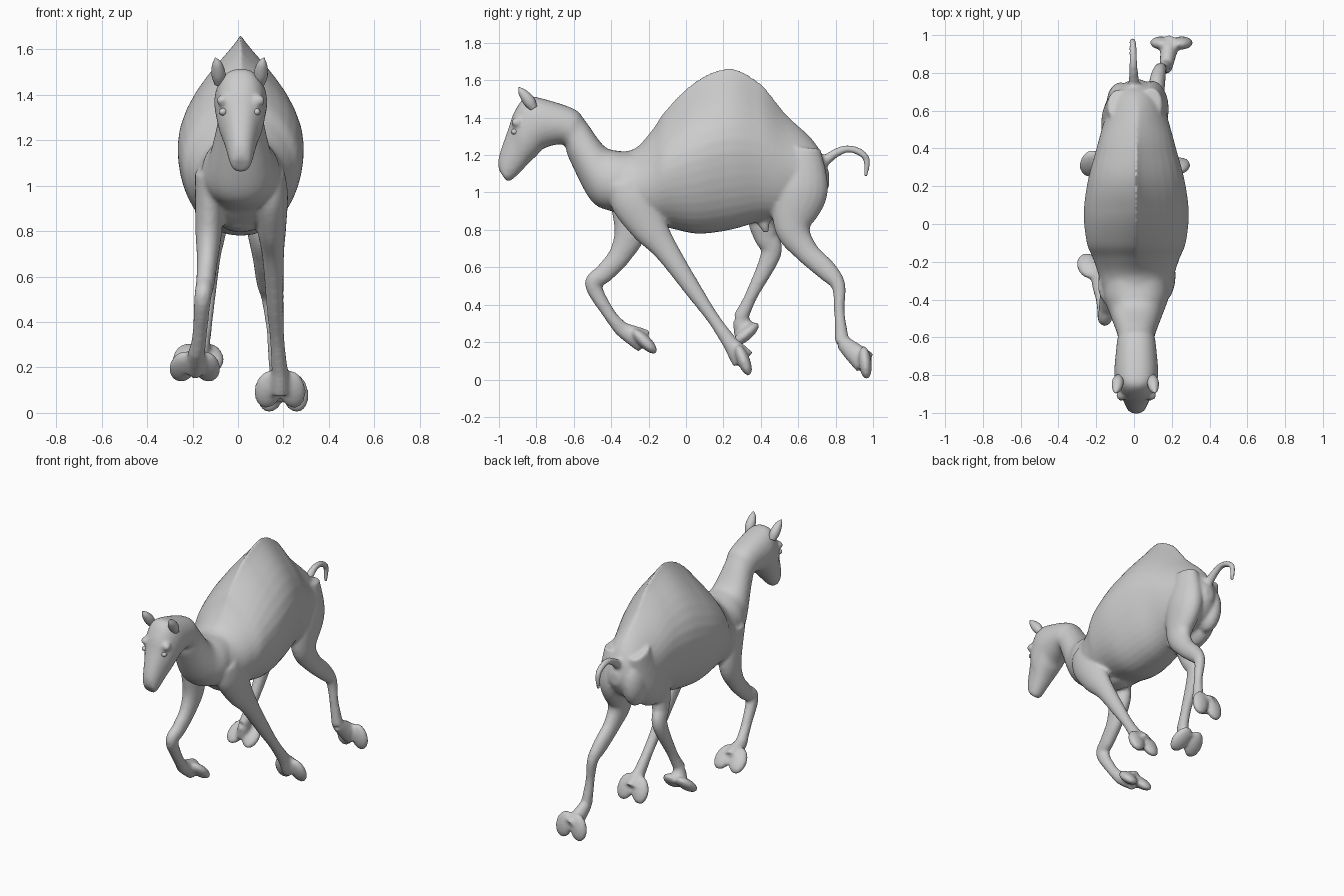
import bpy, bmesh, math
from mathutils import Vector, Matrix

if "Cube" in bpy.data.objects:
    bpy.data.objects.remove(bpy.data.objects["Cube"])

CX = 0.012  # body axis sits slightly right of centre


def smooth_rows(rows, n=7):
    """Catmull-Rom resampling of rows of numbers."""
    out = []
    for i in range(len(rows) - 1):
        quad = (rows[max(i - 1, 0)], rows[i], rows[i + 1], rows[min(i + 2, len(rows) - 1)])
        for k in range(n):
            t = k / n
            out.append([0.5 * (2 * q + (r - p) * t + (2 * p - 5 * q + 4 * r - s) * t * t
                               + (3 * q - p - 3 * r + s) * t ** 3) for p, q, r, s in zip(*quad)])
    out.append(list(rows[-1]))
    return out


def skin(bm, rings):
    loops = [[bm.verts.new(p) for p in ring] for ring in rings]
    n = len(loops[0])
    for a, b in zip(loops, loops[1:]):
        for i in range(n):
            j = (i + 1) % n
            bm.faces.new((a[i], a[j], b[j], b[i]))
    bm.faces.new(loops[0][::-1])
    bm.faces.new(loops[-1])


def trunk(bm, rows, power, sides=40):
    """Sections: top y, z, bottom y, z, half width; power(top z) pinches the upper half."""
    rings = []
    for ty, tz, by, bz, w in smooth_rows(rows):
        ring = []
        for i in range(sides):
            a = 2 * math.pi * i / sides
            s, c = math.sin(a), math.cos(a)
            f = 0.48 + (0.52 if s > 0 else 0.48) * s
            x = max(w, 0.004) * math.copysign(abs(c) ** (power(tz) if s > 0 else 0.9), c)
            ring.append((CX + x, by + (ty - by) * f, bz + (tz - bz) * f))
        rings.append(ring)
    skin(bm, rings)


def limb(bm, rows, x0, x1, sides=20):
    """Tube through side-view points y, z, radius, drifting sideways from x0 to x1."""
    rows = smooth_rows(rows)
    last = len(rows) - 1
    pts = [Vector((x0 + (x1 - x0) * (i / last) ** 1.6, r[0], r[1])) for i, r in enumerate(rows)]
    rings = []
    for i, (y, z, r) in enumerate(rows):
        d = (pts[min(i + 1, last)] - pts[max(i - 1, 0)]).normalized()
        u = Vector((1, 0, 0))
        u = (u - d * u.dot(d)).normalized()
        v = d.cross(u)
        r = max(r, .002)
        w = min(r, .015 + .5 * r)  # thick muscles are flatter than they are deep
        angles = [2 * math.pi * k / sides for k in range(sides)]
        rings.append([pts[i] + u * w * math.cos(a) + v * r * math.sin(a) for a in angles])
    skin(bm, rings)


def blob(bm, centre, size, rot=Matrix()):
    bmesh.ops.create_uvsphere(bm, u_segments=24, v_segments=14, radius=1,
                              matrix=Matrix.Translation(centre) @ rot @ Matrix.Diagonal((*size, 1)))


def leg(bm, rows, x0, x1, sole, ny, nz):
    """Limb ending in a two-toed foot whose sole faces (ny, nz)."""
    limb(bm, rows, x0, x1)
    nrm = Vector((0, ny, nz)).normalized()
    toe = Vector((0, nrm.z, -nrm.y))
    mid = Vector(sole) - nrm * 0.03
    y, z, r = rows[-1]
    limb(bm, [(y, z, r), ((y + mid.y) / 2, (z + mid.z) / 2, .055), (mid.y, mid.z, .065)], x1, mid.x)
    base = Matrix((Vector((1, 0, 0)), toe, nrm)).transposed().to_4x4()
    for s in (-1, 1):
        blob(bm, mid + Vector((s * .052, 0, 0)), (.06, .09, .034),
             base @ Matrix.Rotation(-s * .2, 4, 'Z'))


def finish(bm, name):
    bmesh.ops.recalc_face_normals(bm, faces=bm.faces)
    me = bpy.data.meshes.new(name)
    bm.to_mesh(me)
    bm.free()
    me.polygons.foreach_set("use_smooth", [True] * len(me.polygons))
    ob = bpy.data.objects.new(name, me)
    bpy.context.collection.objects.link(ob)
    return ob


bm = bmesh.new()

# Torso: y, top, bottom, half width; the hump narrows to a ridge as it rises
torso = [(.765, 1.11, 1.03, .03), (.69, 1.265, .93, .125), (.53, 1.425, .87, .175),
         (.395, 1.588, .845, .212), (.235, 1.667, .80, .255), (.06, 1.603, .78, .278),
         (-.10, 1.45, .812, .262), (-.18, 1.335, .812, .23), (-.27, 1.237, .825, .20),
         (-.37, 1.215, .90, .17)]
trunk(bm, [(y, t, y, b, w) for y, t, b, w in torso],
      lambda z: 1 + 1.6 * min(max((z - 1.2) / .42, 0), 1))

# Neck and head
trunk(bm, [(-.26, 1.22, -.25, .87, .17), (-.36, 1.222, -.40, .90, .172), (-.44, 1.25, -.51, .96, .14),
           (-.54, 1.385, -.625, 1.18, .10), (-.60, 1.447, -.655, 1.255, .103),
           (-.78, 1.505, -.755, 1.238, .116), (-.86, 1.508, -.80, 1.195, .112),
           (-.918, 1.43, -.84, 1.158, .10), (-.95, 1.34, -.875, 1.12, .078),
           (-1.0, 1.19, -.93, 1.068, .053), (-1.0, 1.12, -.96, 1.06, .04)],
      lambda z: .85)

# Brow ridges, chest pad, sheath and the tucked leg's buttock
for s in (-1, 1):
    blob(bm, (CX + s * .078, -.905, 1.375), (.03, .03, .026))
blob(bm, (CX, -.18, .835), (.085, .10, .04))
limb(bm, [(.40, .92, .07), (.415, .84, .035), (.43, .785, .014)], CX, CX)
blob(bm, (-.07, .64, 1.03), (.075, .11, .16))

# Front legs: right trailing, left folded
leg(bm, [(-.33, 1.06, .10), (-.28, .96, .125), (-.20, .82, .10), (-.105, .69, .066),
         (.045, .47, .045), (.15, .32, .034), (.24, .19, .042)],
    .14, .184, (.185, .335, .115), .93, .37)
leg(bm, [(-.33, 1.06, .10), (-.295, .82, .09), (-.35, .67, .062), (-.435, .57, .052),
         (-.495, .505, .045), (-.41, .35, .034), (-.34, .265, .042)],
    -.125, -.183, (-.19, -.20, .225), .7, .7)

# Hind legs: right stretched back, left tucked under
leg(bm, [(.63, 1.24, .09), (.61, 1.02, .15), (.57, .82, .10), (.64, .69, .065), (.755, .58, .055),
         (.815, .50, .038), (.82, .36, .028), (.835, .20, .04)],
    .09, .172, (.198, .988, .093), .99, .1)
leg(bm, [(.63, 1.24, .09), (.53, 1.0, .15), (.42, .87, .09), (.425, .77, .065), (.455, .675, .055),
         (.35, .45, .034), (.29, .325, .042)],
    -.08, -.158, (-.175, .34, .22), .65, -.75)

# Tail
limb(bm, [(.69, 1.10, .04), (.75, 1.175, .029), (.86, 1.233, .021), (.96, 1.19, .019),
          (.96, 1.085, .012)], 0, -.01, sides=14)

# Fuse everything into one continuous hide
hide = finish(bm, "body_and_legs")
mod = hide.modifiers.new("fuse", 'REMESH')
mod.mode = 'VOXEL'
mod.voxel_size = 0.011
mod.use_smooth_shade = True
sm = hide.modifiers.new("soften", 'SMOOTH')
sm.factor = 0.5
sm.iterations = 5

# Ears and eyes (one modelled, mirrored)
bm = bmesh.new()
limb(bm, [(-.815, 1.45, .022), (-.84, 1.49, .032), (-.875, 1.535, .022), (-.893, 1.562, .003)],
     .09, .108, sides=16)
ears = finish(bm, "ears")
bm = bmesh.new()
blob(bm, (.071, -.912, 1.325), (.019, .024, .017), Matrix.Rotation(.5, 4, 'Z'))
eyes = finish(bm, "eyes")
for ob in (ears, eyes):
    ob.modifiers.new("mirror", 'MIRROR')
    ob.location.x = CX * 0.6
